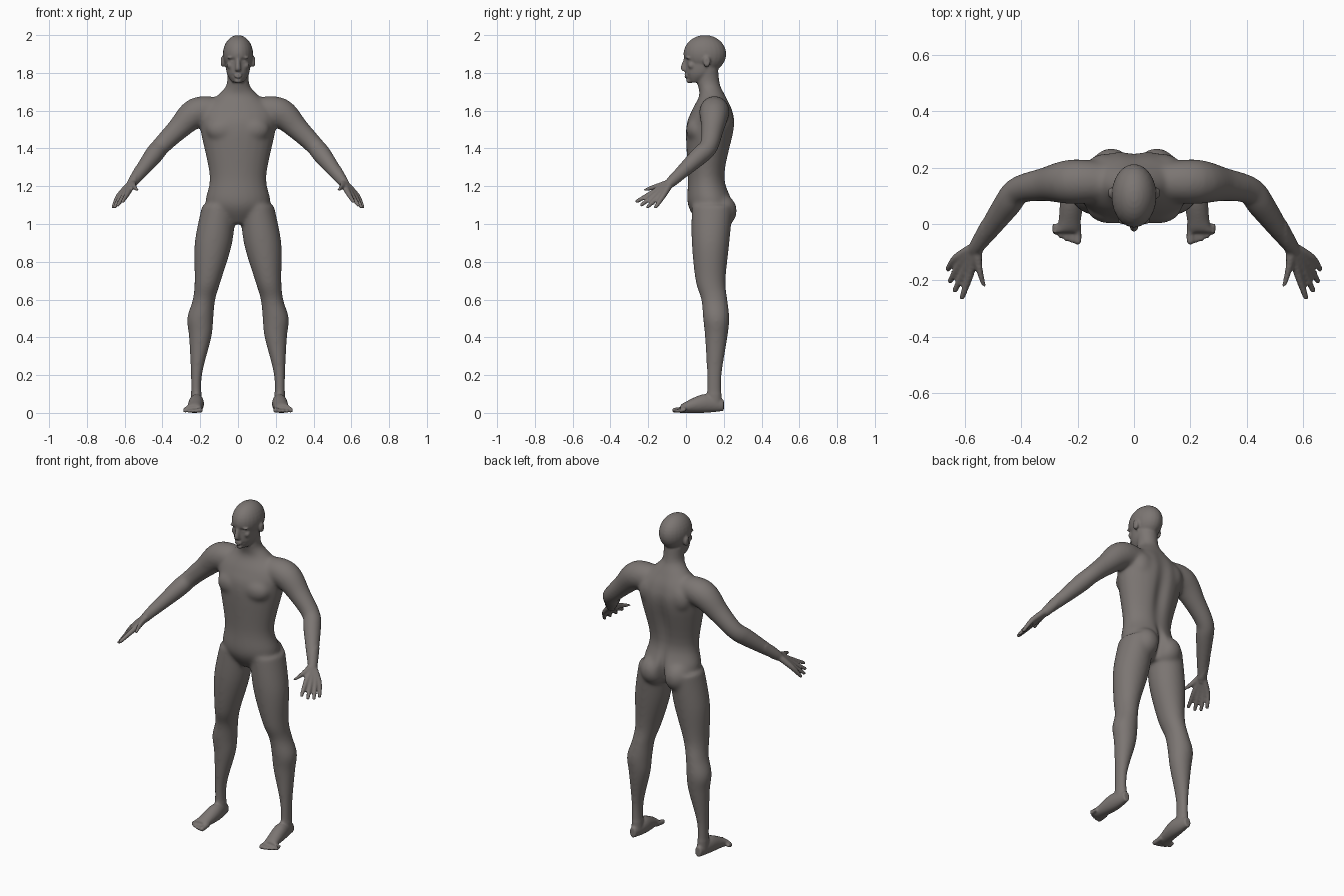
import bpy, bmesh, math
from mathutils import Vector, Matrix

cube = bpy.data.objects.get("Cube")
if cube:
    bpy.data.objects.remove(cube)

skin = bpy.data.materials.new("warm grey skin")
skin.use_nodes = True
tone = (.2, .18, .17, 1)
skin.diffuse_color = tone
skin.node_tree.nodes["Principled BSDF"].inputs["Base Color"].default_value = tone

RIGHTWARD = Vector((1, 0, 0))
FORWARD = Vector((0, -1, 0))
UPWARD = Vector((0, 0, 1))
bm = bmesh.new()


def spline(rows, steps=5):
    """Resample rows of numbers along a smooth curve."""
    rows = [Vector(row) for row in rows]
    last = len(rows) - 1
    result = []
    for i in range(last):
        start, end = rows[i], rows[i + 1]
        leave = (end - rows[max(i - 1, 0)]) / 2
        arrive = (rows[min(i + 2, last)] - start) / 2
        for k in range(steps):
            t = k / steps
            ease = t * t * (3 - 2 * t)
            result.append(start.lerp(end, ease) + leave * t * (1 - t) ** 2 - arrive * t * t * (1 - t))
    return result + [rows[last]]


def loft(rows, axis=None, count=24):
    """Skin ellipses (x, y, z, width, depth); axis keeps their planes parallel."""
    rows = spline(rows)
    centres = [Vector(row[:3]) for row in rows]
    last = len(rows) - 1
    rings = []
    for i, row in enumerate(rows):
        along = axis or (centres[min(i + 1, last)] - centres[max(i - 1, 0)]).normalized()
        reference = RIGHTWARD if axis else UPWARD
        across = (reference - along * reference.dot(along)).normalized()
        through = along.cross(across)
        ring = []
        for k in range(count):
            angle = math.tau * k / count
            point = centres[i] + across * math.cos(angle) * row[3] + through * math.sin(angle) * row[4]
            point.z = max(point.z, 0)
            ring.append(bm.verts.new(point))
        rings.append(ring)
    for low, high in zip(rings, rings[1:]):
        for k in range(count):
            after = (k + 1) % count
            bm.faces.new((low[k], low[after], high[after], high[k]))
    bm.faces.new(rings[0][::-1])
    bm.faces.new(rings[last])


def blob(centre, size):
    place = Matrix.Translation(centre) @ Matrix.Diagonal((*size, 1))
    bmesh.ops.create_uvsphere(bm, u_segments=24, v_segments=16, radius=1, matrix=place)


def column(rows):
    """Stack midline sections given as (height, y, width, depth)."""
    loft([(0, y, z, width, depth) for z, y, width, depth in rows], UPWARD)


def tube(points, radii):
    """Round limb with a domed end."""
    loft([(*point, radius, radius) for point, radius in zip(points, radii)])
    blob(points[-1], [radii[-1]] * 3)


# Leg
loft([(.1, .14, 1.1, .09, .11), (.13, .13, .9, .1, .1), (.16, .13, .7, .07, .08),
      (.18, .15, .6, .06, .07), (.2, .16, .5, .07, .07), (.2, .16, .4, .06, .06),
      (.22, .15, .2, .03, .04), (.22, .15, .05, .03, .04)], UPWARD)

# Foot and toes
loft([(.22, .2, .04, .02, .03), (.22, .1, .05, .04, .05),
      (.23, 0, .03, .04, .03), (.24, -.03, .02, .05, .02)], FORWARD)
for i in range(5):
    thick = .01 if i else .014
    spread = .02 * i
    tube([(.2 + spread, 0, .02), (.2 + spread, .002 * i * i - .06, thick)], (thick, thick))

# Arm
arm = [(.1, .15, 1.6), (.22, .15, 1.59), (.32, .14, 1.5), (.41, .12, 1.41),
       (.45, .07, 1.36), (.55, -.07, 1.23), (.57, -.1, 1.2)]
tube(arm, (.07, .08, .06, .05, .05, .03, .02))

# Palm, fingers and thumb
wrist = Vector((.56, -.08, 1.22))
first_knuckle, last_knuckle = Vector((.58, -.17, 1.17)), Vector((.63, -.12, 1.15))
first_tip, last_tip = Vector((.61, -.26, 1.12)), Vector((.66, -.16, 1.09))
taper = (.02, .015, .01)
for i in range(4):
    fan = i / 3
    reach = Vector((1, -1, -1)) * math.sin(math.pi * fan) * .01
    tube([wrist, first_knuckle.lerp(last_knuckle, fan), first_tip.lerp(last_tip, fan) + reach], taper)
tube([wrist, (.55, -.15, 1.2), (.53, -.22, 1.18)], taper)

# Chest, shoulder blade and buttock
blob((.08, .06, 1.5), (.09, .06, .07))
blob((.1, .2, 1.55), (.07, .05, .08))
blob((.08, .18, 1.07), (.08, .09, .09))

# Ear, brow, eye and cheek
blob((.08, .11, 1.86), (.014, .02, .03))
blob((.03, .01, 1.88), (.03, .014, .007))
blob((.03, .02, 1.86), (.014, .014, .01))
blob((.04, .03, 1.84), (.02, .02, .02))

# Mirror the paired parts
twin = bmesh.ops.duplicate(bm, geom=bm.verts[:] + bm.edges[:] + bm.faces[:])["geom"]
bmesh.ops.scale(bm, vec=(-1, 1, 1), verts=[v for v in twin if isinstance(v, bmesh.types.BMVert)])

# Torso and neck
column([(1, .13, .06, .06), (1.1, .13, .17, .12), (1.25, .11, .15, .1), (1.5, .13, .2, .13),
        (1.6, .14, .2, .11), (1.68, .14, .11, .07), (1.74, .12, .06, .06), (1.82, .11, .06, .06)])

# Skull, jaw, nose, lips and chin
blob((0, .1, 1.9), (.08, .113, .1))
column([(1.75, .05, .03, .03), (1.8, .08, .06, .08), (1.9, .1, .07, .1)])
column([(1.88, 0, .01, .01), (1.83, -.01, .014, .018), (1.81, -.01, .016, .01)])
blob((0, 0, 1.785), (.022, .012, .012))
blob((0, .02, 1.757), (.02, .02, .012))

bmesh.ops.recalc_face_normals(bm, faces=bm.faces)
mesh = bpy.data.meshes.new("body")
bm.to_mesh(mesh)
bm.free()
body = bpy.data.objects.new("body", mesh)
bpy.context.collection.objects.link(body)

# Fuse all parts into one skin
fuse = body.modifiers.new("fuse", 'REMESH')
fuse.mode = 'VOXEL'
fuse.voxel_size = .006
graph = bpy.context.evaluated_depsgraph_get()
fused = bpy.data.meshes.new_from_object(body.evaluated_get(graph))
body.modifiers.clear()
body.data = fused

# Relax the broad forms, keeping face, hands and feet crisp
bm = bmesh.new()
bm.from_mesh(fused)


def relax(verts, rounds):
    for _ in range(rounds):
        bmesh.ops.smooth_vert(bm, verts=verts, factor=.5, use_axis_x=True, use_axis_y=True, use_axis_z=True)


relax([v for v in bm.verts if .1 < v.co.z < 1.74 and abs(v.co.x) < .54], 25)
relax(bm.verts[:], 2)


def hollow(centre, reach, push):
    """Press a soft dent into the skin."""
    for v in bm.verts:
        offset = [(a - b) / r for a, b, r in zip(v.co, centre, reach)]
        falloff = sum(c * c for c in offset)
        if falloff < 6:
            v.co += Vector(push) * math.exp(-falloff)


# Buttock cleft, spine, mouth line and eye sockets
hollow((0, .24, 1.08), (.02, .08, .09), (0, -.03, 0))
hollow((0, .24, 1.4), (.04, .08, .2), (0, -.02, 0))
hollow((0, 0, 1.785), (.03, .03, .006), (0, .005, 0))
for side in (1, -1):
    hollow((.03 * side, 0, 1.87), (.016, .03, .01), (0, .006, 0))
    hollow((.1 * side, .11, 1.86), (.01, .01, .016), (-.006 * side, 0, 0))
bm.to_mesh(fused)
bm.free()

# One smooth skin colour
fused.materials.clear()
fused.materials.append(skin)
for polygon in fused.polygons:
    polygon.material_index = 0
    polygon.use_smooth = True
